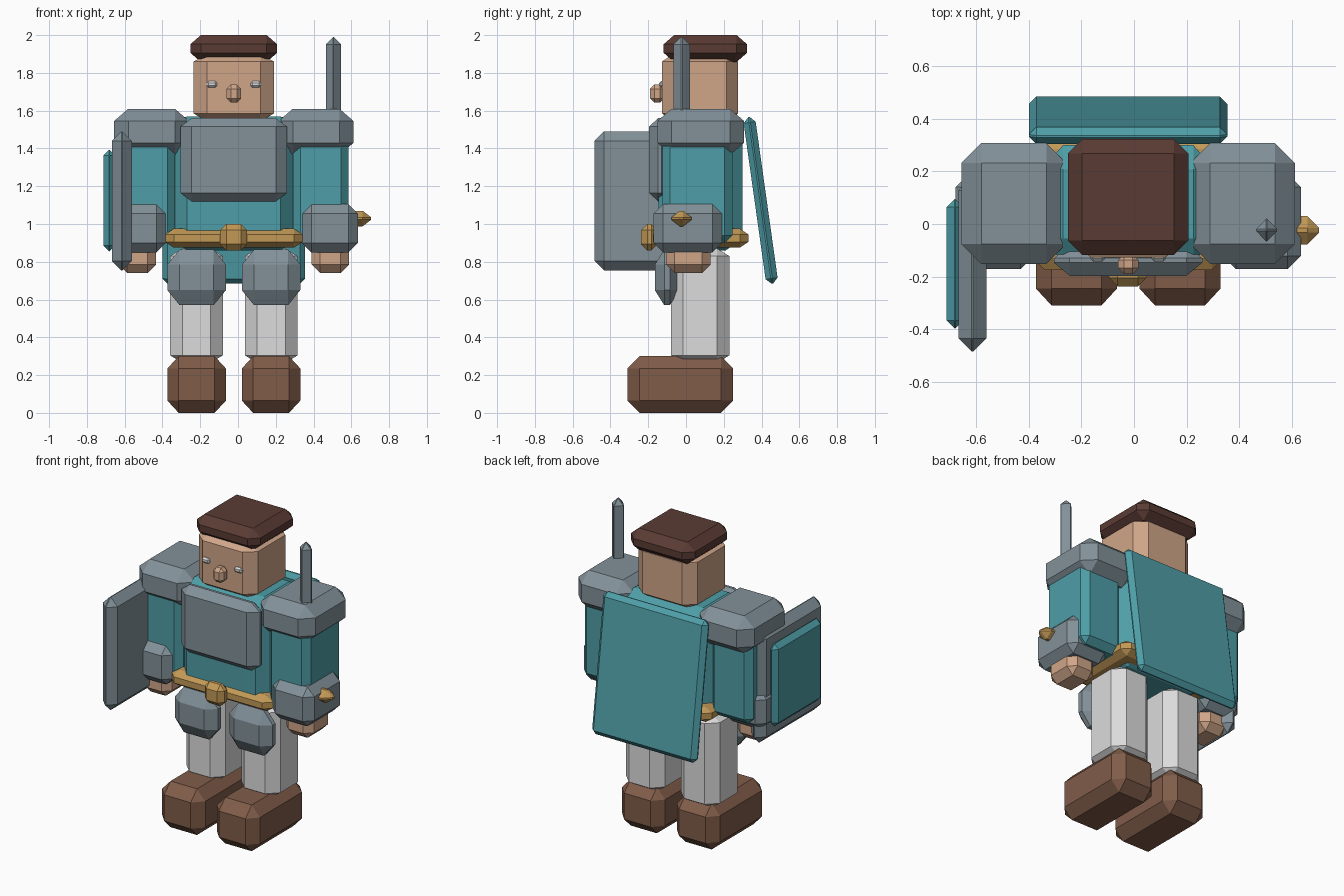
import bpy, bmesh, math
from itertools import product
from mathutils import Matrix, Vector

if "Cube" in bpy.data.objects:
    bpy.data.objects.remove(bpy.data.objects["Cube"])

CX = -0.022  # body mirror plane


def material(name, rgb):
    m = bpy.data.materials.new(name)
    lin = [((c / 255 + 0.055) / 1.055) ** 2.4 for c in rgb]
    m.diffuse_color = (*lin, 1)
    m.use_nodes = True
    m.node_tree.nodes["Principled BSDF"].inputs["Base Color"].default_value = m.diffuse_color
    return m


TEAL = material("teal cloth", (78, 158, 167))
STEEL = material("steel", (130, 145, 153))
SKIN = material("skin", (208, 166, 137))
BROWN = material("brown leather", (128, 92, 73))
HAIR = material("dark brown hair", (90, 59, 52))
GOLD = material("gold", (194, 153, 86))
WHITE = material("off white", (220, 220, 220))


def block(name, mat, x, y, z, bevel, tilt=0.0):
    """Chamfered box from (min, max) ranges; bevel is one size or one per axis."""
    b = bevel if isinstance(bevel, tuple) else (bevel,) * 3
    half = Vector([(r[1] - r[0]) / 2 for r in (x, y, z)])
    b = [min(b[i], half[i] * 0.96) for i in range(3)]
    bm = bmesh.new()
    for signs in product((-1, 1), repeat=3):
        for axis in range(3):
            bm.verts.new([signs[i] * (half[i] - (0 if i == axis else b[i])) for i in range(3)])
    bmesh.ops.convex_hull(bm, input=bm.verts[:])
    bmesh.ops.dissolve_limit(bm, angle_limit=0.01, verts=bm.verts[:], edges=bm.edges[:])
    bmesh.ops.recalc_face_normals(bm, faces=bm.faces[:])
    bm.transform(Matrix.Rotation(tilt, 4, 'X'))
    me = bpy.data.meshes.new(name)
    bm.to_mesh(me)
    bm.free()
    me.materials.append(mat)
    ob = bpy.data.objects.new(name, me)
    ob.location = [sum(r) / 2 for r in (x, y, z)]
    bpy.context.collection.objects.link(ob)
    return ob


def pair(name, mat, x, *rest):
    """Matching blocks on both sides of the body."""
    block("right_" + name, mat, x, *rest)
    block("left_" + name, mat, (2 * CX - x[1], 2 * CX - x[0]), *rest)


# Legs and feet
pair("boot", BROWN, (0.02, 0.33), (-0.31, 0.25), (0.0, 0.3), (0.06, 0.065, 0.065))
pair("leg", WHITE, (0.036, 0.316), (-0.08, 0.23), (0.265, 0.87), (0.065, 0.065, 0.04))
pair("knee_guard", STEEL, (0.02, 0.33), (-0.165, -0.035), (0.57, 0.865), (0.065, 0.05, 0.08))

# Torso and belt
block("torso", TEAL, (-0.35, 0.306), (-0.145, 0.3), (0.86, 1.57), (0.08, 0.09, 0.06))
block("chest_plate", STEEL, (-0.305, 0.26), (-0.197, -0.08), (1.12, 1.56), (0.06, 0.05, 0.045))
block("belt", GOLD, (-0.385, 0.342), (-0.175, 0.33), (0.875, 0.975), (0.045, 0.045, 0.03))
block("buckle", GOLD, (-0.095, 0.048), (-0.238, -0.15), (0.86, 1.0), 0.033)

# Arms
pair("arm", TEAL, (0.29, 0.585), (-0.125, 0.245), (0.9, 1.45), 0.04)
pair("shoulder_guard", STEEL, (0.215, 0.612), (-0.152, 0.308), (1.365, 1.61), (0.075, 0.075, 0.065))
pair("glove", STEEL, (0.338, 0.635), (-0.172, 0.19), (0.85, 1.105), 0.05)
pair("hand", SKIN, (0.39, 0.588), (-0.105, 0.13), (0.74, 0.92), 0.045)

# Head
block("head", SKIN, (-0.235, 0.19), (-0.127, 0.275), (1.545, 1.9), (0.07, 0.06, 0.04))
block("hair", HAIR, (-0.252, 0.207), (-0.118, 0.323), (1.858, 2.0), (0.055, 0.055, 0.048))
block("nose", SKIN, (-0.06, 0.017), (-0.19, -0.115), (1.642, 1.738), 0.022)
pair("eye", WHITE, (0.067, 0.122), (-0.142, -0.11), (1.722, 1.757), 0.01)

# Cape hanging away from the back
block("cape", TEAL, (-0.4, 0.355), (0.363, 0.427), (0.68, 1.57), 0.028, math.radians(8))

# Sword: upright blade and cross guard
block("sword_blade", STEEL, (0.465, 0.545), (-0.066, 0.02), (1.03, 1.99), 0.039)
block("sword_guard", GOLD, (0.31, 0.705), (-0.078, 0.03), (0.988, 1.07), (0.045, 0.045, 0.035))

# Shield at the other side
block("shield", STEEL, (-0.668, -0.562), (-0.485, 0.178), (0.755, 1.49), 0.05)
block("shield_panel", TEAL, (-0.713, -0.65), (-0.397, 0.095), (0.855, 1.392), 0.03)
